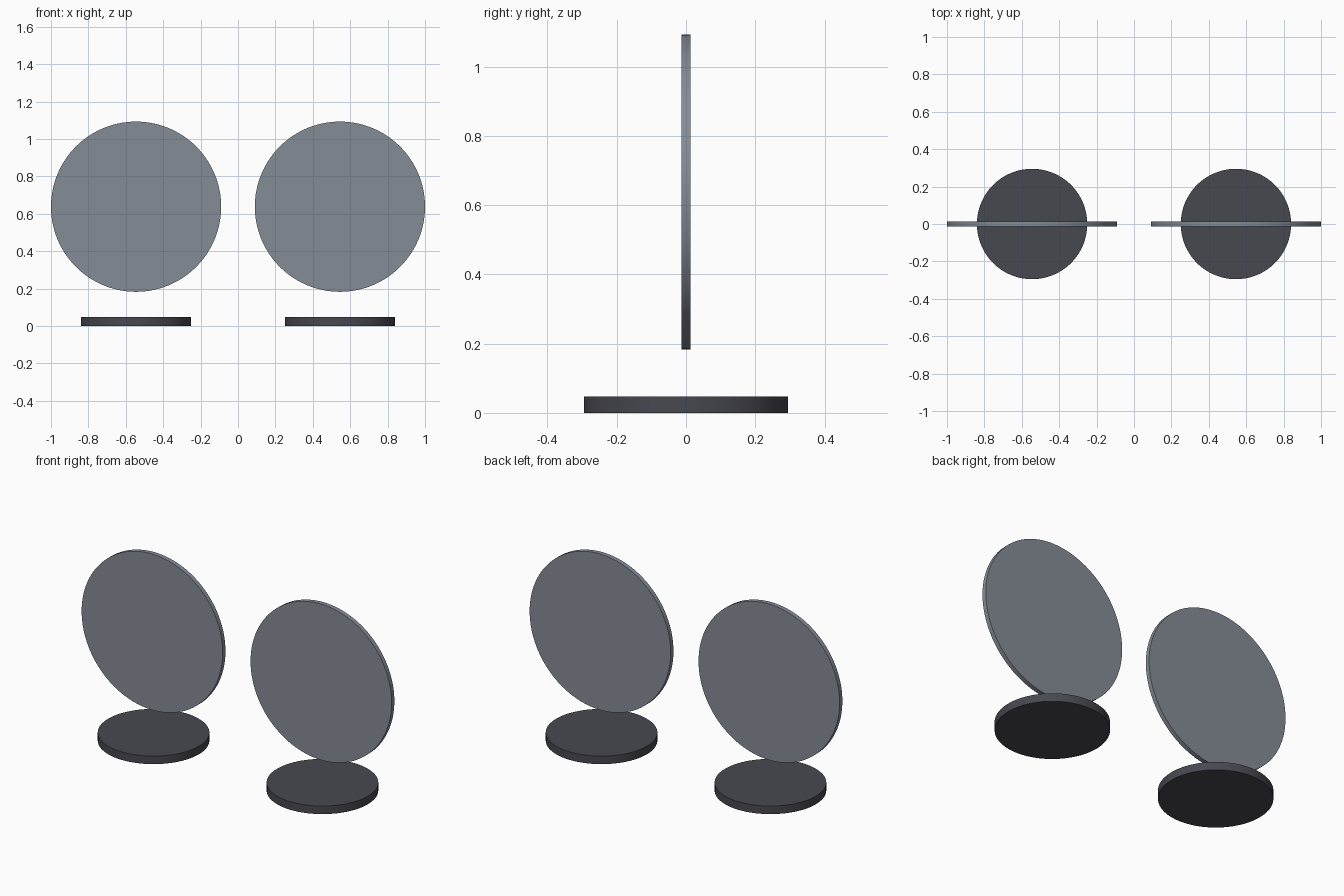
import bpy, math

if "Cube" in bpy.data.objects:
    bpy.data.objects.remove(bpy.data.objects["Cube"])


def material(name, colour):
    m = bpy.data.materials.new(name)
    m.diffuse_color = (*colour, 1.0)
    m.use_nodes = True
    m.node_tree.nodes["Principled BSDF"].inputs["Base Color"].default_value = m.diffuse_color
    return m


grey = material("steel grey", (0.235, 0.262, 0.305))
dark = material("dark charcoal", (0.064, 0.064, 0.081))


def disc(name, radius, depth, location, mat, tilt=0.0):
    bpy.ops.mesh.primitive_cylinder_add(vertices=128, radius=radius, depth=depth,
                                        location=location, rotation=(tilt, 0, 0))
    ob = bpy.context.object
    ob.name = name
    ob.data.materials.append(mat)
    bpy.ops.object.shade_smooth_by_angle(angle=math.radians(30))


# Two upright discs, each hovering above its own flat round base
for side, x in (("left", -0.545), ("right", 0.545)):
    disc(side + "_upright_disc", 0.455, 0.026, (x, 0, 0.638), grey, math.pi / 2)
    disc(side + "_base", 0.295, 0.047, (x, 0, 0.0235), dark)
